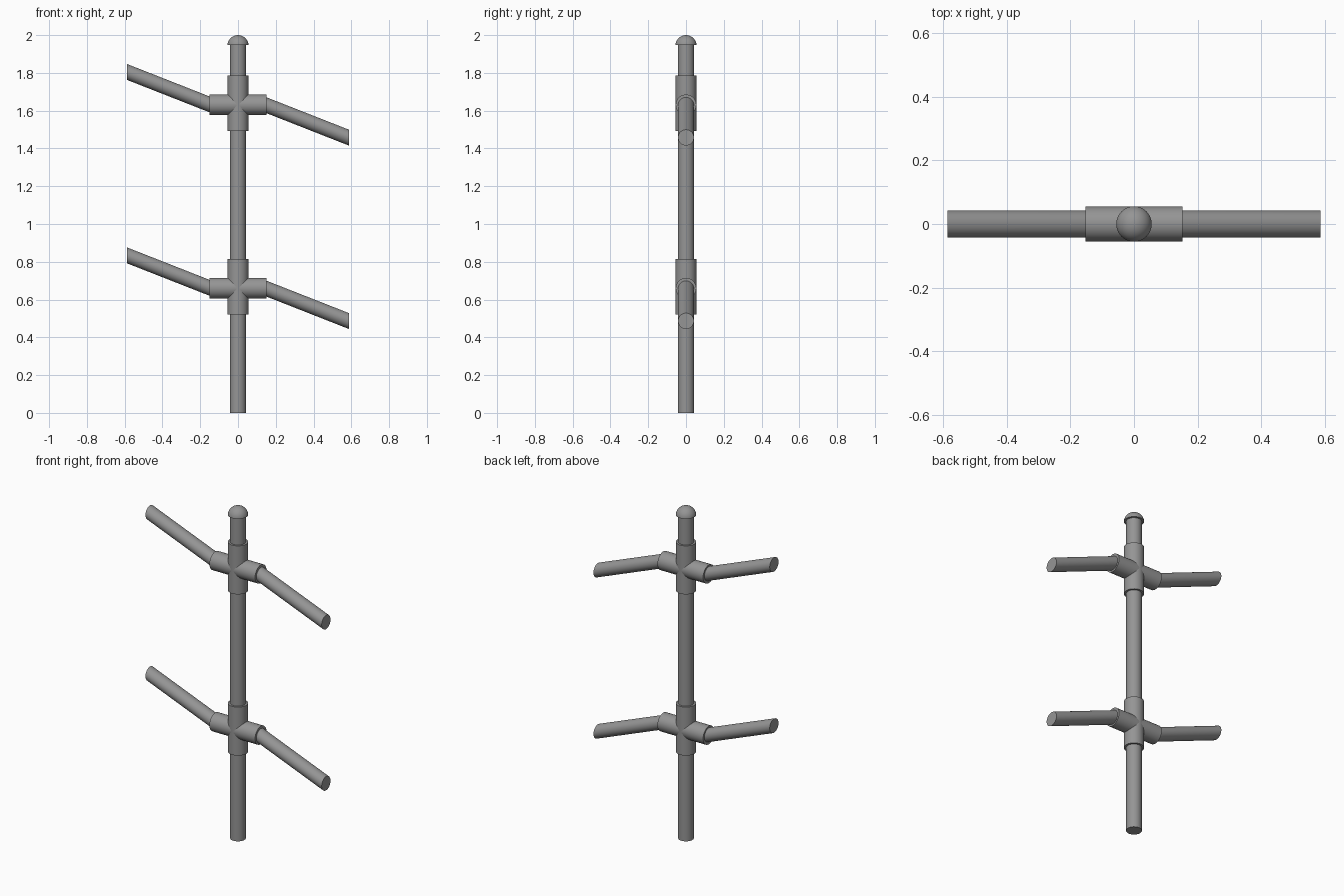
import bpy
import bmesh
import math
from mathutils import Matrix, Vector

cube = bpy.data.objects.get("Cube")
if cube:
    bpy.data.objects.remove(cube)

steel = bpy.data.materials.new("grey_steel")
steel.use_nodes = True
colour = (0.3, 0.3, 0.3, 1)
steel.diffuse_color = colour
steel.node_tree.nodes["Principled BSDF"].inputs["Base Color"].default_value = colour

SIDES = 48
PIPE_R, SLEEVE_R, CAP_R = 0.043, 0.055, 0.056
SLEEVE_HALF, RAIL_END, SLOPE = 0.152, 0.587, -0.393


def add_tube(bm, axis, radius, start, end):
    """Closed tube whose end cuts stay square to the named axis, even when it slopes."""
    turn = Matrix.Rotation(math.pi / 2, 3, "Y") if axis == "X" else Matrix.Identity(3)
    rings = []
    for centre in (start, end):
        ring = []
        for i in range(SIDES):
            a = 2 * math.pi * i / SIDES
            offset = turn @ Vector((radius * math.cos(a), radius * math.sin(a), 0))
            ring.append(bm.verts.new(Vector(centre) + offset))
        rings.append(ring)
        bm.faces.new(ring)
    low, high = rings
    for i in range(SIDES):
        j = (i + 1) % SIDES
        bm.faces.new((low[i], low[j], high[j], high[i]))


def finish(name, bm):
    bmesh.ops.recalc_face_normals(bm, faces=bm.faces[:])
    mesh = bpy.data.meshes.new(name)
    bm.to_mesh(mesh)
    bm.free()
    mesh.materials.append(steel)
    obj = bpy.data.objects.new(name, mesh)
    bpy.context.collection.objects.link(obj)
    bpy.ops.object.select_all(action="DESELECT")
    obj.select_set(True)
    bpy.context.view_layer.objects.active = obj
    bpy.ops.object.shade_smooth_by_angle(angle=math.radians(35))
    return obj


def tube(name, axis, radius, start, end):
    bm = bmesh.new()
    add_tube(bm, axis, radius, start, end)
    return finish(name, bm)


# Upright post
tube("post", "Z", PIPE_R, (0, 0, 0), (0, 0, 1.96))

# Domed cap with a flat underside
bm = bmesh.new()
bmesh.ops.create_uvsphere(bm, u_segments=SIDES, v_segments=24, radius=CAP_R)
cut = bmesh.ops.bisect_plane(bm, geom=bm.verts[:] + bm.edges[:] + bm.faces[:],
                             plane_co=(0, 0, 0.004), plane_no=(0, 0, 1),
                             clear_inner=True)
rim = [e for e in cut["geom_cut"] if isinstance(e, bmesh.types.BMEdge)]
bmesh.ops.edgeloop_fill(bm, edges=rim)
bmesh.ops.translate(bm, verts=bm.verts[:], vec=(0, 0, 2 - CAP_R))
finish("post_cap", bm)

# Cross fittings, each with a sloping rail on both sides
for level, z in (("lower", 0.66), ("upper", 1.631)):
    upright = tube(level + "_cross_fitting", "Z", SLEEVE_R,
                   (0, 0, z + 0.008 - 0.146), (0, 0, z + 0.008 + 0.146))
    arm = tube(level + "_fitting_arm", "X", SLEEVE_R - 0.0005,
               (-SLEEVE_HALF, 0, z), (SLEEVE_HALF, 0, z))
    for side, s in (("left", 1), ("right", -1)):
        x0, x1 = 0.14, RAIL_END
        tube(f"{level}_{side}_rail", "X", PIPE_R - 0.001,
             (s * x0, 0, z + s * SLOPE * (x0 - 0.145)),
             (s * x1, 0, z + s * SLOPE * (x1 - 0.145)))
